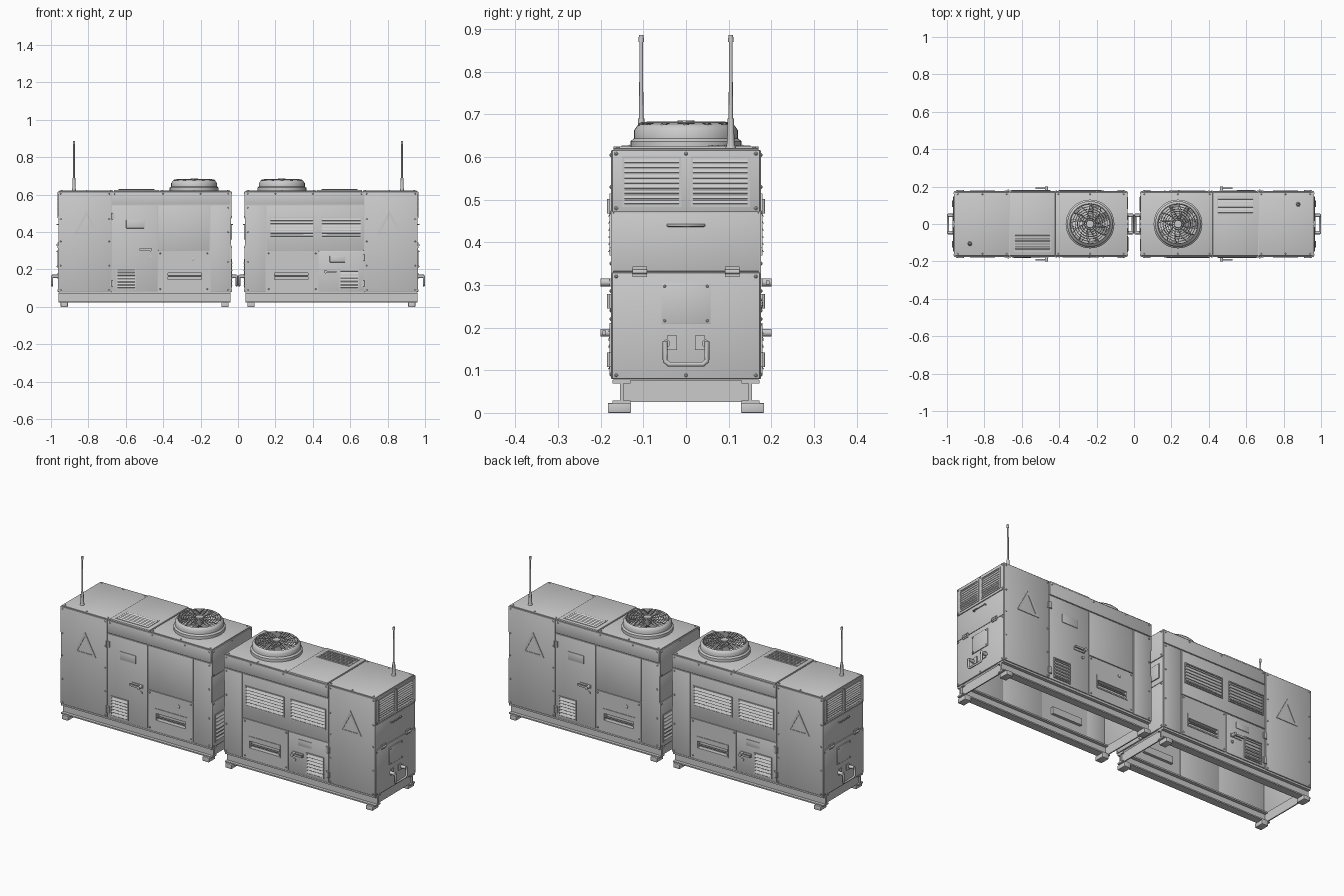
import bpy, bmesh, math
from mathutils import Matrix, Vector

if "Cube" in bpy.data.objects:
    bpy.data.objects.remove(bpy.data.objects["Cube"])

X0, X1, Y, Z0, Z1 = 0.04, 0.957, 0.17, 0.076, 0.617   # shell of the right-hand unit
parts = []

def frame(o, u, v, n):
    m = Matrix((u, v, n)).transposed().to_4x4()
    m.translation = o
    return m

# Local frames of each side: u across, v up, n outward
FRONT = frame((0, -Y, 0), (1, 0, 0), (0, 0, 1), (0, -1, 0))
BACK = frame((0, Y, 0), (1, 0, 0), (0, 0, 1), (0, 1, 0))
OUTER = frame((X1, 0, 0), (0, 1, 0), (0, 0, 1), (1, 0, 0))
INNER = frame((X0, 0, 0), (0, 1, 0), (0, 0, 1), (-1, 0, 0))
TOP = frame((0, 0, Z1), (1, 0, 0), (0, 1, 0), (0, 0, 1))
WORLD = Matrix.Identity(4)

def finish(name, bm, M=WORLD):
    bm.transform(M)
    bmesh.ops.recalc_face_normals(bm, faces=bm.faces)
    me = bpy.data.meshes.new(name)
    bm.to_mesh(me)
    bm.free()
    return link(name, me)

def link(name, data):
    ob = bpy.data.objects.new(name, data)
    bpy.context.collection.objects.link(ob)
    parts.append(ob)
    return ob

def add_box(bm, u0, u1, v0, v1, n0, n1, tilt=None):
    c = Matrix.Translation(((u0+u1)/2, (v0+v1)/2, (n0+n1)/2))
    s = Matrix.Diagonal((u1-u0, v1-v0, n1-n0, 1))
    bmesh.ops.create_cube(bm, size=1, matrix=c @ (tilt or WORLD) @ s)

def add_cyl(bm, u, v, n0, n1, r, r2=None, seg=12, rot=None):
    M = Matrix.Translation((u, v, (n0+n1)/2)) @ (rot or WORLD)
    bmesh.ops.create_cone(bm, cap_ends=True, segments=seg, radius1=r,
                          radius2=r if r2 is None else r2, depth=n1-n0, matrix=M)

def panel(name, M, u0, u1, v0, v1, h=0.005, n0=-0.001, bev=0.002):
    bm = bmesh.new()
    add_box(bm, u0, u1, v0, v1, n0, h)
    bmesh.ops.bevel(bm, geom=bm.edges[:], offset=bev, segments=2, affect='EDGES', profile=0.5)
    return finish(name, bm, M)

def ring(name, M, outer, inner, n0, n1):
    bm = bmesh.new()
    L = [[bm.verts.new((p[0], p[1], n)) for p in pts] for pts, n in
         ((outer, n0), (outer, n1), (inner, n1), (inner, n0))]
    k = len(outer)
    for a in range(4):
        for i in range(k):
            bm.faces.new((L[a][i], L[a][(i+1) % k], L[(a+1) % 4][(i+1) % k], L[(a+1) % 4][i]))
    return finish(name, bm, M)

def rect(u0, u1, v0, v1):
    return [(u0, v0), (u1, v0), (u1, v1), (u0, v1)]

def louver(name, M, u0, u1, v0, v1, count, h=0.006):
    bm = bmesh.new()
    step = (v1-v0)/count
    for i in range(count):
        c = v0 + (i+0.5)*step
        add_box(bm, u0, u1, c-step*0.42, c+step*0.42, h-0.001, h+0.001, Matrix.Rotation(math.radians(-32), 4, 'X'))
    finish(name + "_slats", bm, M)
    m = 0.006
    ring(name + "_frame", M, rect(u0-m, u1+m, v0-m, v1+m), rect(u0, u1, v0, v1), 0, h+0.002)

def bolts(name, M, pts, n=0.005, r=0.005):
    bm = bmesh.new()
    for u, v in pts:
        add_cyl(bm, u, v, n-0.001, n+0.002, r, seg=10)
        add_cyl(bm, u, v, n+0.002, n+0.004, r*0.85, r*0.4, seg=10)
    finish(name, bm, M)

def tube(name, M, paths, r, cyclic=False):
    cu = bpy.data.curves.new(name, 'CURVE')
    cu.dimensions, cu.bevel_depth, cu.bevel_resolution, cu.use_fill_caps = '3D', r, 2, True
    for pts in paths:
        s = cu.splines.new('POLY')
        s.points.add(len(pts)-1)
        s.use_cyclic_u = cyclic
        for p, q in zip(s.points, pts):
            p.co = (*(M @ Vector(q)), 1)
    link(name, cu)

def hinge(name, M, u, v, vertical=True):
    bm = bmesh.new()
    a, b = (0.012, 0.017) if vertical else (0.017, 0.012)
    add_box(bm, u-a, u+a, v-b, v+b, 0.003, 0.009)
    add_cyl(bm, u, v, -0.017+0.010, 0.017+0.010, 0.005, rot=Matrix.Rotation(math.pi/2, 4, 'X' if vertical else 'Y'))
    finish(name, bm, M)

def latch(M, u, v):
    bm = bmesh.new()
    add_box(bm, u-0.012, u+0.055, v-0.009, v+0.009, 0.004, 0.009)
    add_cyl(bm, u, v, 0.005, 0.031, 0.009, seg=16)
    add_cyl(bm, u, v-0.035, 0.004, 0.010, 0.008, seg=16)
    add_box(bm, u-0.004, u+0.058, v-0.005, v+0.005, 0.018, 0.026)
    finish("door_latch", bm, M)

# Hollow shell, open underneath, with a slot pocket on both long sides
SLOT = (0.195, 0.375, 0.145, 0.182)
bm = bmesh.new()
add_box(bm, X0, X1, -Y, Y, Z0, Z1)
bm.normal_update()
bmesh.ops.delete(bm, geom=[f for f in bm.faces if f.normal.z < -0.5], context='FACES_ONLY')
for i, c in enumerate(SLOT):
    ax = Vector((1, 0, 0)) if i < 2 else Vector((0, 0, 1))
    bmesh.ops.bisect_plane(bm, geom=bm.verts[:]+bm.edges[:]+bm.faces[:], plane_co=ax*c, plane_no=ax)
pockets = [f for f in bm.faces if abs(f.normal.y) > 0.9 and SLOT[0] < f.calc_center_median().x < SLOT[1]
           and SLOT[2] < f.calc_center_median().z < SLOT[3]]
for f in bmesh.ops.extrude_discrete_faces(bm, faces=pockets)['faces']:
    for v in f.verts:
        v.co.y *= (Y-0.015)/Y
finish("body_shell", bm)

# Skid base: two I-beams, end plates and four feet
bm = bmesh.new()
for s in (-1, 1):
    for z0, z1, w in ((0.022, 0.029, 0.021), (0.029, 0.069, 0.004), (0.069, 0.077, 0.021)):
        add_box(bm, X0, X1+0.003, s*0.151-w, s*0.151+w, z0, z1)
for x in (X0+0.008, X1-0.014):
    add_box(bm, x, x+0.006, -0.15, 0.15, 0.025, 0.076)
finish("skid_base", bm)
for x in (0.05, 0.91):
    for y in (-0.183, 0.129):
        panel("foot", WORLD, x, x+0.038, y, y+0.054, 0.023, 0, 0.0015)

# Cladding common to both long sides
for side, M in (("front", FRONT), ("back", BACK)):
    panel(side+"_end_panel", M, 0.677, X1+0.002, 0.08, Z1-0.001, 0.006)
    panel(side+"_top_rail", M, X0, 0.674, 0.546, Z1-0.001, 0.006, bev=0.003)
    panel(side+"_corner_panel", M, X0, 0.148, 0.08, 0.543)
    ring(side+"_slot_panel", M, rect(0.152, 0.427, 0.082, 0.298), rect(*SLOT), 0, 0.005)
    ring(side+"_slot_trim", M, rect(0.188, 0.382, 0.138, 0.208), rect(*SLOT), 0.004, 0.008)
    tube(side+"_slot_bar", M, [[(0.195, 0.163, 0.002), (0.375, 0.163, 0.002)]], 0.004)
    ring(side+"_triangle_emblem", M, [(0.742, 0.388), (0.878, 0.388), (0.81, 0.515)],
         [(0.763, 0.4), (0.857, 0.4), (0.81, 0.488)], 0.005, 0.009)
    bolts(side+"_bolts", M, [(u, v) for u in (0.052, 0.2, 0.4, 0.66) for v in (0.605,)] +
          [(u, v) for u in (0.688, 0.948) for v in (0.09, 0.22, 0.35, 0.47, 0.605)] +
          [(0.052, v) for v in (0.09, 0.24, 0.4, 0.53)] +
          [(u, v) for u in (0.164, 0.416) for v in (0.095, 0.286)], 0.0055, 0.0045)

# Front: vented upper panel and small service door
panel("front_vent_panel", FRONT, 0.152, 0.674, 0.302, 0.543)
louver("front_vent_left", FRONT, 0.175, 0.4, 0.375, 0.475, 6, 0.008)
louver("front_vent_right", FRONT, 0.45, 0.655, 0.375, 0.475, 6, 0.008)
panel("front_service_door", FRONT, 0.431, 0.674, 0.082, 0.298)
louver("front_door_vent", FRONT, 0.547, 0.642, 0.1, 0.205, 6, 0.008)
panel("front_door_plate", FRONT, 0.49, 0.572, 0.238, 0.272, 0.008)
latch(FRONT, 0.468, 0.188)
for v in (0.262, 0.125):
    hinge("front_hinge", FRONT, 0.672, v)

# Back: blank upper panel and tall service door
panel("back_upper_panel", BACK, 0.152, 0.427, 0.302, 0.543)
panel("back_tall_door", BACK, 0.431, 0.674, 0.082, 0.543)
louver("back_door_vent", BACK, 0.552, 0.645, 0.1, 0.2, 6, 0.008)
panel("back_door_plate", BACK, 0.5, 0.598, 0.42, 0.465, 0.008)
bolts("back_knob", BACK, [(0.24, 0.255)], 0.007, 0.009)
latch(BACK, 0.468, 0.306)
for v in (0.485, 0.125):
    hinge("back_hinge", BACK, 0.672, v)

# End faces: three stacked panels, handles and lifting bows
for side, M, reach in (("outer", OUTER, 0.037), ("inner", INNER, 0.033)):
    for nm, v0, v1, h in (("lower", 0.08, 0.329, 0.005), ("middle", 0.332, 0.468, 0.003), ("upper", 0.471, 0.616, 0.005)):
        panel(f"{side}_{nm}_panel", M, -Y-0.003, Y+0.003, v0, v1, h)
    bolts(side+"_bolts", M, [(u, v) for u in (-0.164, 0, 0.164) for v in (0.088, 0.608)] +
          [(u, v) for u in (-0.164, 0.164) for v in (0.32, 0.48)])
    tube(side+"_grab_bar", M, [[(-0.042, 0.44, 0), (-0.042, 0.44, 0.012), (0.042, 0.44, 0.012), (0.042, 0.44, 0)]], 0.0035)
    bm = bmesh.new()
    for s in (-1, 1):
        add_box(bm, s*0.033-0.012, s*0.033+0.012, 0.148, 0.182, 0.004, 0.009)
        add_cyl(bm, s*0.046, 0.163, 0.005, reach, 0.009)
    finish(side+"_bow_mounts", bm, M)
    tube(side+"_lifting_bow", M, [[(-0.049, 0.168, reach), (-0.049, 0.122, reach), (-0.04, 0.114, reach),
                                 (0.04, 0.114, reach), (0.049, 0.122, reach), (0.049, 0.168, reach)]], 0.006)
for u in (-0.08, 0.08):
    louver("outer_vent", OUTER, u-0.064, u+0.064, 0.489, 0.597, 9, 0.006)
for u in (-0.108, 0.108):
    hinge("outer_hinge", OUTER, u, 0.331, False)
panel("outer_plate", OUTER, -0.058, 0.058, 0.208, 0.305, 0.009)
bolts("outer_plate_bolts", OUTER, [(u, v) for u in (-0.05, 0.05) for v in (0.216, 0.297)], 0.009, 0.004)
louver("inner_vent", INNER, 0.07, 0.145, 0.11, 0.25, 7, 0.006)
panel("inner_plate", INNER, -0.145, -0.08, 0.36, 0.44, 0.008)

# Roof panels, vent and bolts
for u0, u1, h in ((X0, 0.418, 0.004), (0.421, 0.664, 0.008), (0.667, X1, 0.004)):
    panel("roof_panel", TOP, u0, u1, -Y, Y, h)
louver("roof_vent", TOP, 0.45, 0.635, 0.058, 0.145, 6, 0.008)
bolts("roof_bolts", TOP, [(u, v) for u in (0.055, 0.235, 0.405, 0.68, 0.81, 0.942) for v in (-0.16, 0.16)], 0.004)

# Roof fan: lathed shroud, blades, hub and guard
FAN = Matrix.Translation((0.235, 0, 0))
bm = bmesh.new()
prof = [(0.13, 0.618), (0.13, 0.637), (0.122, 0.644), (0.122, 0.662), (0.114, 0.674), (0.109, 0.676), (0.105, 0.67), (0.105, 0.624)]
vs = [bm.verts.new((r, 0, z)) for r, z in prof]
es = [bm.edges.new(p) for p in zip(vs, vs[1:])]
bmesh.ops.spin(bm, geom=vs+es, cent=(0, 0, 0), axis=(0, 0, 1), angle=2*math.pi, steps=48)
bmesh.ops.remove_doubles(bm, verts=bm.verts, dist=1e-5)
finish("fan_shroud", bm, FAN)
bm = bmesh.new()
for i in range(7):
    b = bmesh.new()
    add_box(b, 0.02, 0.1, -0.026, 0.026, -0.001, 0.001, Matrix.Rotation(math.radians(25), 4, 'X'))
    b.transform(Matrix.Translation((0, 0, 0.648)) @ Matrix.Rotation(i*2*math.pi/7, 4, 'Z'))
    me = bpy.data.meshes.new("blade")
    b.to_mesh(me)
    bm.from_mesh(me)
    b.free()
    bpy.data.meshes.remove(me)
add_cyl(bm, 0, 0, 0.62, 0.665, 0.022, seg=24)
add_cyl(bm, 0, 0, 0.677, 0.686, 0.02, seg=24)
finish("fan_blades_and_hub", bm, FAN)
circle = lambda r: [(r*math.cos(a*math.pi/20), r*math.sin(a*math.pi/20), 0.68) for a in range(40)]
tube("fan_guard_rings", FAN, [circle(0.03+0.0125*i) for i in range(7)], 0.0018, True)
tube("fan_guard_spokes", FAN, [[((0.015+0.019*k)*math.cos(i*math.pi/6+0.1*k), (0.015+0.019*k)*math.sin(i*math.pi/6+0.1*k),
      0.681 - (0.004 if k == 5 else 0)) for k in range(6)] for i in range(12)], 0.0022)

# Antenna
bm = bmesh.new()
for z0, z1, r in ((0.618, 0.626, 0.013), (0.626, 0.64, 0.01), (0.64, 0.69, 0.0085), (0.69, 0.87, 0.005), (0.87, 0.886, 0.0065)):
    add_cyl(bm, 0.877, 0.105, z0, z1, r, r*0.85)
finish("antenna", bm)

# Smooth rounded parts, then copy the whole unit turned half a turn
for o in parts:
    o.select_set(o.type == 'MESH')
bpy.context.view_layer.objects.active = parts[0]
bpy.ops.object.shade_smooth_by_angle(angle=math.radians(35))
for o in list(parts):
    c = o.copy()
    c.name = "left_" + o.name
    c.matrix_world = Matrix.Rotation(math.pi, 4, 'Z')
    bpy.context.collection.objects.link(c)
